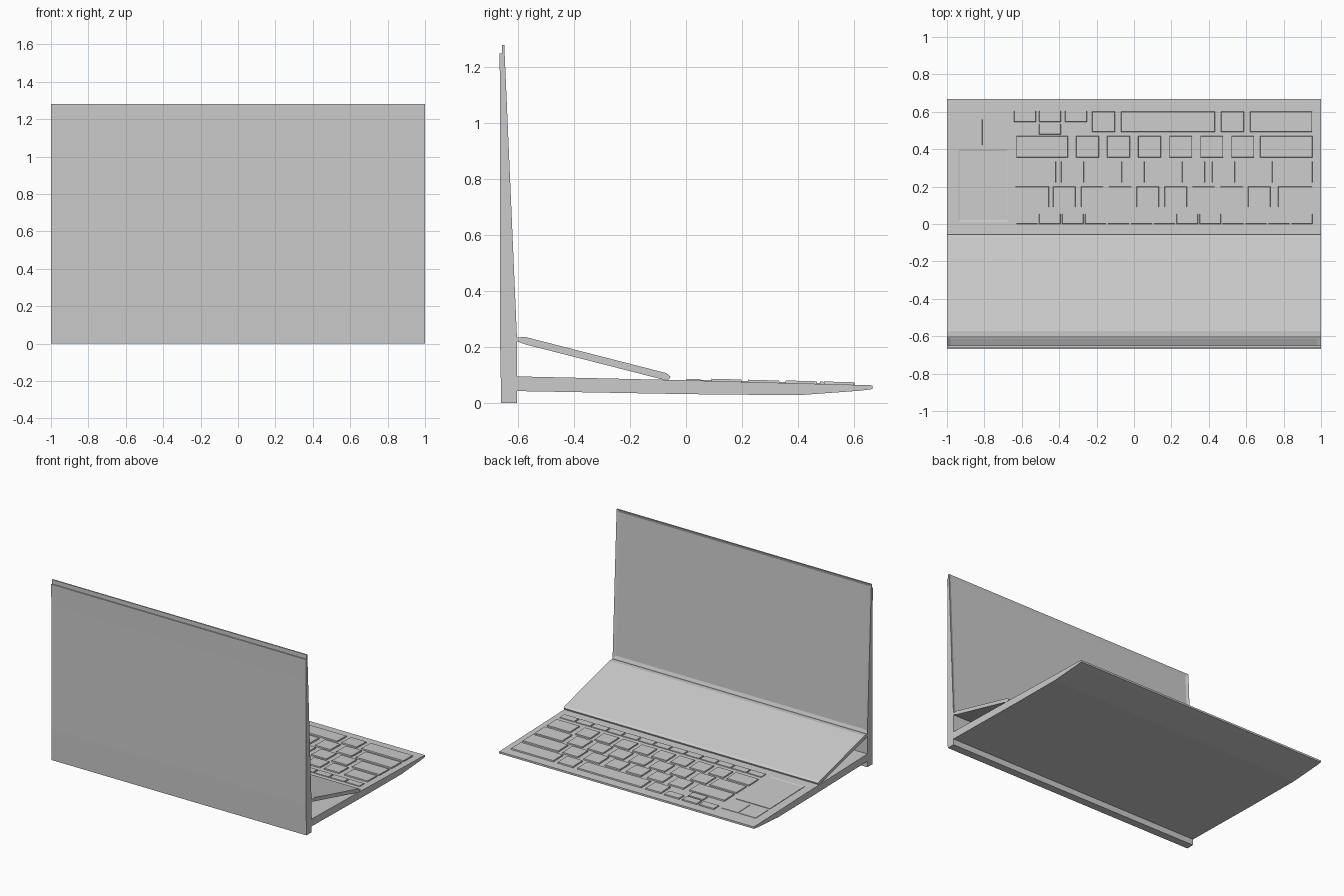
import bpy, bmesh
from mathutils import Vector

if "Cube" in bpy.data.objects:
    bpy.data.objects.remove(bpy.data.objects["Cube"])


def finish(bm, name):
    bmesh.ops.recalc_face_normals(bm, faces=bm.faces)
    mesh = bpy.data.meshes.new(name)
    bm.to_mesh(mesh)
    bm.free()
    obj = bpy.data.objects.new(name, mesh)
    bpy.context.collection.objects.link(obj)
    return obj


def extrude_profile(points, half=1.0):
    """Sweep a closed (y, z) profile across x."""
    bm = bmesh.new()
    start = bm.faces.new([bm.verts.new((-half, y, z)) for y, z in points])
    out = bmesh.ops.extrude_face_region(bm, geom=[start])
    moved = [v for v in out["geom"] if isinstance(v, bmesh.types.BMVert)]
    bmesh.ops.translate(bm, verts=moved, vec=(2 * half, 0, 0))
    bmesh.ops.recalc_face_normals(bm, faces=bm.faces)
    return bm


def deck_z(y):
    return 0.0805 - (0.023 if y < 0 else 0.027) * y


def add_slab(bm, x0, x1, y0, y1, h, rim=0.0, dip=0.0):
    """Slightly tapered slab following the sloping deck, with optional sunk top."""
    t = 0.002
    low = [(x0, y0), (x1, y0), (x1, y1), (x0, y1)]
    high = [(x0 + t, y0 + t), (x1 - t, y0 + t), (x1 - t, y1 - t), (x0 + t, y1 - t)]
    a = [bm.verts.new((x, y, deck_z(y) - 0.004)) for x, y in low]
    b = [bm.verts.new((x, y, deck_z(y) + h)) for x, y in high]
    bm.faces.new(a[::-1])
    top = bm.faces.new(b)
    for i in range(4):
        j = (i + 1) % 4
        bm.faces.new((a[i], a[j], b[j], b[i]))
    if rim:
        bm.normal_update()
        bmesh.ops.inset_region(bm, faces=[top], thickness=rim)
        bmesh.ops.translate(bm, verts=top.verts, vec=(0, 0, -dip))


# Keyboard base
base = extrude_profile([(-0.61, 0.0945), (0, 0.0805), (0.667, 0.0625), (0.667, 0.049),
                        (0.62, 0.043), (0.4, 0.027), (0, 0.031), (-0.61, 0.042)])
finish(base, "keyboard_base")

# Screen lid: stepped at the top of the back, recessed display on the inner face
lid = extrude_profile([(-0.605, 0), (-0.605, 0.24), (-0.65, 1.28), (-0.659, 1.28),
                       (-0.659, 1.25), (-0.667, 1.25), (-0.665, 1.1), (-0.665, 0.22),
                       (-0.661, 0)])
display = max((f for f in lid.faces if f.normal.y > 0.5), key=lambda f: f.calc_area())
bmesh.ops.inset_region(lid, faces=[display], thickness=0.028)
bmesh.ops.translate(lid, verts=display.verts, vec=Vector(display.normal) * -0.007)
finish(lid, "screen_lid")

# Tilted panel bridging the lid and the deck
panel = extrude_profile([(-0.605, 0.234), (-0.573, 0.235), (-0.07, 0.106), (-0.056, 0.095),
                         (-0.06, 0.084), (-0.082, 0.083), (-0.575, 0.209), (-0.605, 0.22)])
finish(panel, "tilted_panel")

# Keys: each row is (y0, y1, height, list of key spans in x)
rows = [
    (0.0, 0.055, 0.005, [(-0.63 + i * 0.1225, -0.515 + i * 0.1225) for i in range(13)]),
    (0.09, 0.2, 0.008, [(-0.635, -0.455)] + [(-0.433 + i * 0.149, -0.313 + i * 0.149)
                                             for i in range(8)] + [(0.77, 0.953)]),
    (0.22, 0.335, 0.008, [(-0.63, -0.417)] + [(-0.39 + i * 0.1615, -0.267 + i * 0.1615)
                                              for i in range(7)] + [(0.738, 0.955)]),
    (0.355, 0.47, 0.009, [(-0.63, -0.353)] + [(-0.31 + i * 0.166, -0.187 + i * 0.166)
                                              for i in range(6)] + [(0.674, 0.955)]),
    (0.492, 0.602, 0.009, [(-0.225, -0.102), (-0.07, 0.433), (0.465, 0.588), (0.62, 0.953)]),
    (0.545, 0.605, 0.008, [(-0.642, -0.524), (-0.508, -0.39), (-0.369, -0.251)]),
    (0.478, 0.536, 0.008, [(-0.508, -0.39)]),
]
keys = bmesh.new()
for y0, y1, h, spans in rows:
    for x0, x1 in spans:
        add_slab(keys, x0, x1, y0, y1, h)
finish(keys, "keys")

# Touchpad with two buttons in front of it
pad = bmesh.new()
add_slab(pad, -0.94, -0.67, 0.01, 0.4, 0.003, rim=0.012, dip=0.0025)
finish(pad, "touchpad")
buttons = bmesh.new()
for x0 in (-0.94, -0.8):
    add_slab(buttons, x0, x0 + 0.13, 0.42, 0.56, 0.003)
finish(buttons, "touchpad_buttons")
